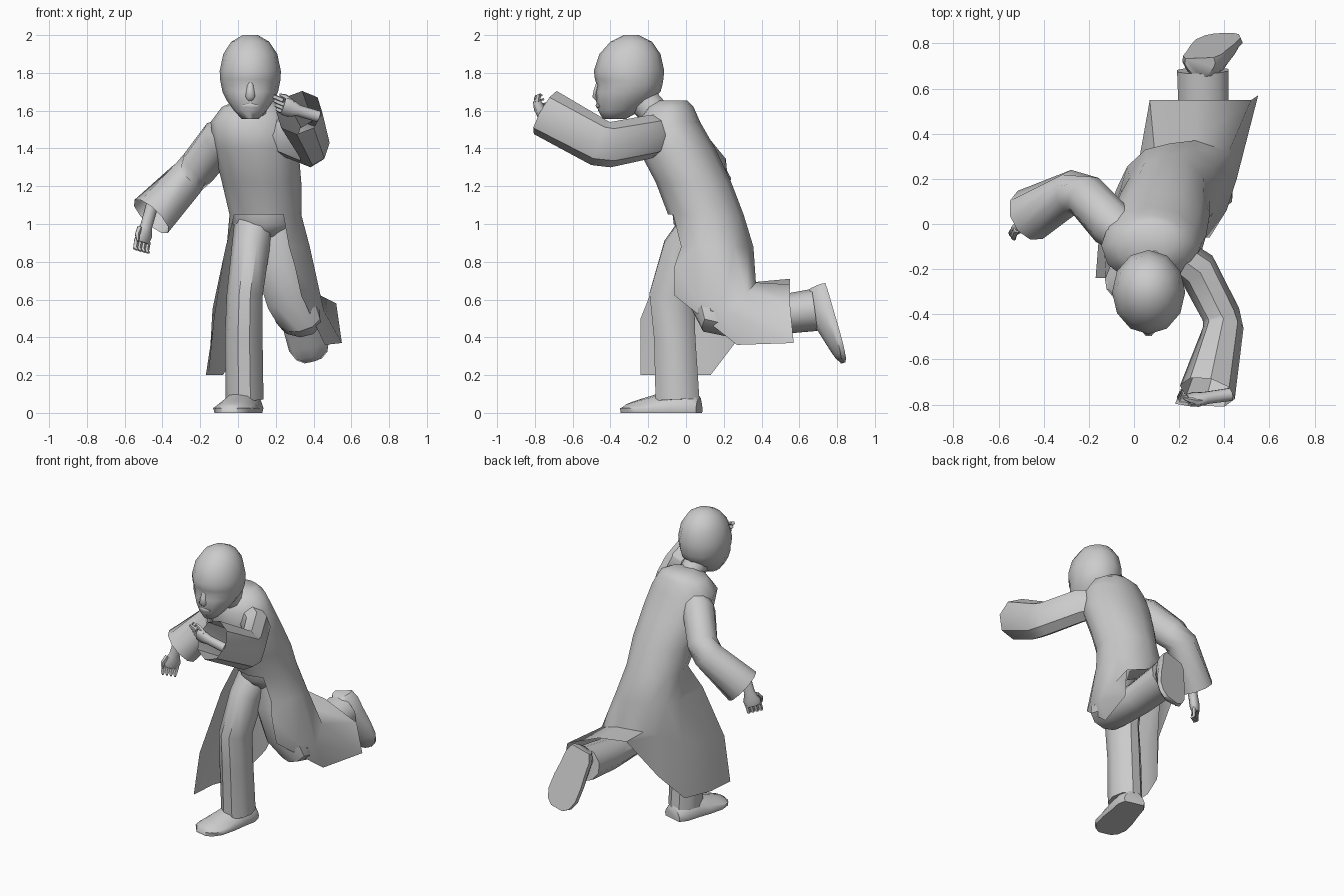
import bpy, bmesh, math
from mathutils import Vector as V, Matrix

if "Cube" in bpy.data.objects:
    bpy.data.objects.remove(bpy.data.objects["Cube"])


def finish(name, bm, angle):
    bmesh.ops.remove_doubles(bm, verts=bm.verts, dist=1e-4)
    bmesh.ops.recalc_face_normals(bm, faces=bm.faces)
    me = bpy.data.meshes.new(name)
    bm.to_mesh(me)
    bm.free()
    ob = bpy.data.objects.new(name, me)
    bpy.context.collection.objects.link(ob)
    bpy.ops.object.select_all(action='DESELECT')
    ob.select_set(True)
    bpy.context.view_layer.objects.active = ob
    bpy.ops.object.shade_smooth_by_angle(angle=math.radians(angle))
    return ob


def skin(bm, rings, closed=True, cap0=True, cap1=True):
    """Skin a row of equally long point rings."""
    rows = [[bm.verts.new(p) for p in r] for r in rings]
    n = len(rows[0])
    for a, b in zip(rows, rows[1:]):
        for i in range(n if closed else n - 1):
            j = (i + 1) % n
            bm.faces.new((a[i], a[j], b[j], b[i]))
    if cap0:
        bm.faces.new(rows[0][::-1])
    if cap1:
        bm.faces.new(rows[-1])


def loft(name, rings, angle=40, **kw):
    bm = bmesh.new()
    skin(bm, rings, **kw)
    return finish(name, bm, angle)


def oval(cx, cy, z, rx, ry, angles=range(0, 360, 30)):
    return [V((cx + rx * math.cos(math.radians(a)), cy + ry * math.sin(math.radians(a)), z))
            for a in angles]


def tube(name, stations, n=10, ref=(0, 0, 1), **kw):
    """Stations are (x, y, z, side radius, other radius) along a limb."""
    pts = [V(s[:3]) for s in stations]
    rings = []
    for i, s in enumerate(stations):
        t = V((0, 0, 0))
        if i:
            t += (pts[i] - pts[i - 1]).normalized()
        if i < len(pts) - 1:
            t += (pts[i + 1] - pts[i]).normalized()
        t.normalize()
        u = t.cross(V(ref)).normalized()
        w = u.cross(t)
        rings.append([pts[i] + u * s[3] * math.cos(2 * math.pi * k / n)
                      + w * s[4] * math.sin(2 * math.pi * k / n) for k in range(n)])
    return loft(name, rings, **kw)


# Head, tapering to the chin: (z, back y, front y, half width)
head = [(2.0, -.25, -.33, .04), (1.965, -.18, -.40, .10), (1.9, -.135, -.458, .143),
        (1.81, -.115, -.488, .162), (1.765, -.12, -.482, .16), (1.735, -.125, -.472, .154),
        (1.70, -.135, -.48, .147), (1.65, -.18, -.476, .122), (1.60, -.24, -.465, .086),
        (1.555, -.32, -.44, .045)]
loft("head", [oval(.065, (b + f) / 2, z, w, (b - f) / 2) for z, b, f, w in head], angle=60)
tube("nose", [(.065, -.46, 1.76, .012, .012), (.065, -.474, 1.71, .02, .016),
              (.065, -.48, 1.675, .026, .019), (.065, -.465, 1.655, .014, .01)],
     n=6, ref=(0, 1, 0), angle=60)
tube("lips", [(.025, -.458, 1.625, .004, .006), (.065, -.467, 1.627, .012, .014),
              (.105, -.458, 1.625, .004, .006)], n=6, angle=60)
tube("neck", [(.085, -.13, 1.55, .085, .08), (.07, -.25, 1.68, .075, .085)], ref=(0, 1, 0))

# Coat: closed leaning body, then a skirt open at the front, thrown over the lifted leg
WAIST = (.145, .105, 1.05, .19, .2)
HIP = (.16, .152, .88, .22, .205)
fan = range(210, -61, -30)
hips = oval(*HIP, fan)
hips[0] = V((-.065, -.09, .88))
middle = [(-.125, -.24, .5), (-.135, -.05, .55), (-.08, .15, .58), (.02, .27, .66), (.09, .335, .69),
          (.27, .37, .69), (.42, .32, .63), (.455, .2, .54), (.41, .06, .6), (.30, -.06, .78)]
hem = [(-.17, -.24, .2), (-.155, -.05, .2), (-.08, .13, .2), (.03, .26, .37), (.07, .55, .71),
       (.28, .55, .68), (.52, .55, .58), (.55, .57, .37), (.46, .27, .36), (.335, -.06, .62)]
bm = bmesh.new()
skin(bm, [oval(*r) for r in [
    (.09, -.07, 1.655, .09, .075), (.08, -.085, 1.62, .165, .125), (.075, -.095, 1.54, .22, .17),
    (.095, -.05, 1.4, .225, .205), (.125, .04, 1.22, .21, .2), WAIST]], cap1=False)
skin(bm, [oval(*WAIST, fan), hips, [V(p) for p in middle], [V(p) for p in hem]],
     closed=False, cap0=False, cap1=False)
finish("coat", bm, 60)
loft("pelvis", [oval(.145, .1, 1.08, .17, .175), oval(.145, .11, 1.0, .175, .175),
                oval(.14, .12, .93, .1, .13)], angle=60)

# Sleeves with wide open cuffs
tube("right_sleeve", [(.03, -.1, 1.5, .08, .09), (-.1, .0, 1.44, .105, .115),
                      (-.21, .12, 1.3, .1, .105), (-.27, .14, 1.24, .1, .105),
                      (-.46, .04, 1.04, .12, .125)], cap1=False)
tube("left_sleeve", [(.12, -.09, 1.5, .08, .09), (.28, -.2, 1.46, .09, .115),
                     (.385, -.40, 1.42, .085, .12), (.395, -.46, 1.43, .09, .125),
                     (.325, -.745, 1.59, .125, .13)], n=8, cap1=False)


# Hands: wrist and palm plus curled fingers and thumb
def hand(side, wrist, along, across, curl, size, bend):
    a, c, k = (V(d).normalized() * size for d in (along, across, curl))
    w = V(wrist)

    def run(name, path, ra, rb, n):
        tube(name, [(*p, ra[i] * size, rb[i] * size) for i, p in enumerate(path)],
             n=n, ref=tuple(k), angle=60)

    run(side + "_palm", [w - a * .12, w, w + a * .05, w + a * .09],
        (.034, .034, .055, .05), (.032, .03, .032, .024), 8)
    for i in range(4):
        b = w + a * .08 + c * (i - 1.5) * .026
        run(side + "_finger", [b, b + a * .05 + k * bend * .3, b + a * (.09 - bend) + k * bend],
            (.015, .014, .007), (.015, .014, .007), 5)
    b = w + a * .02 + c * .04
    run(side + "_thumb", [b, b + a * .04 + c * .02 + k * .02, b + a * .075 + c * .015 + k * .035],
        (.016, .014, .006), (.016, .014, .006), 5)


hand("right", (-.485, .0, .99), (-.25, -.08, -.9), (-.75, -.6, .2), (.6, -.7, 0), 1, .03)
hand("left", (.32, -.77, 1.6), (-.85, -.12, .25), (-.2, -.35, .85), (-.1, .9, .4), .95, .045)

# Trouser legs
tube("right_leg", [(.09, .08, 1.0, .11, .11), (.065, .0, .86, .1, .13),
                   (.035, -.075, .62, .095, .125), (.03, -.06, .4, .1, .115),
                   (.035, -.045, .07, .1, .122)], ref=(0, 1, 0))
tube("left_leg", [(.2, .1, .98, .1, .12), (.22, .09, .8, .1, .14), (.275, .1, .6, .09, .13),
                  (.325, .14, .5, .085, .12), (.33, .24, .49, .09, .115),
                  (.31, .42, .51, .1, .115), (.305, .68, .545, .112, .12)], ref=(1, 0, 0))


# Shoes: flat sole, heel at the origin, toe towards -y
def shoe(name, matrix):
    rings = []
    for y, w, h in [(.0, .07, .09), (-.05, .095, .125), (-.14, .1, .13), (-.23, .11, .1),
                    (-.33, .11, .07), (-.39, .085, .05), (-.42, .045, .03)]:
        r = [V((w * math.cos(math.radians(d)), y, h * math.sin(math.radians(d))))
             for d in range(0, 181, 30)]
        r[0].z = r[-1].z = .025
        rings.append(r + [V((-w * .93, y, 0)), V((w * .93, y, 0))])
    loft(name, rings, angle=60).data.transform(matrix)


shoe("right_shoe", Matrix.Translation((.055, .07, 0)) @ Matrix.Rotation(math.radians(-14), 4, 'Z'))
back = -V((.25, .26, -.92)).normalized()
side = V((.93, .05, .2))
side = (side - back * side.dot(back)).normalized()
m = Matrix((side, back, side.cross(back))).transposed().to_4x4()
shoe("left_shoe", Matrix.Translation((.29, .735, .67)) @ m)
